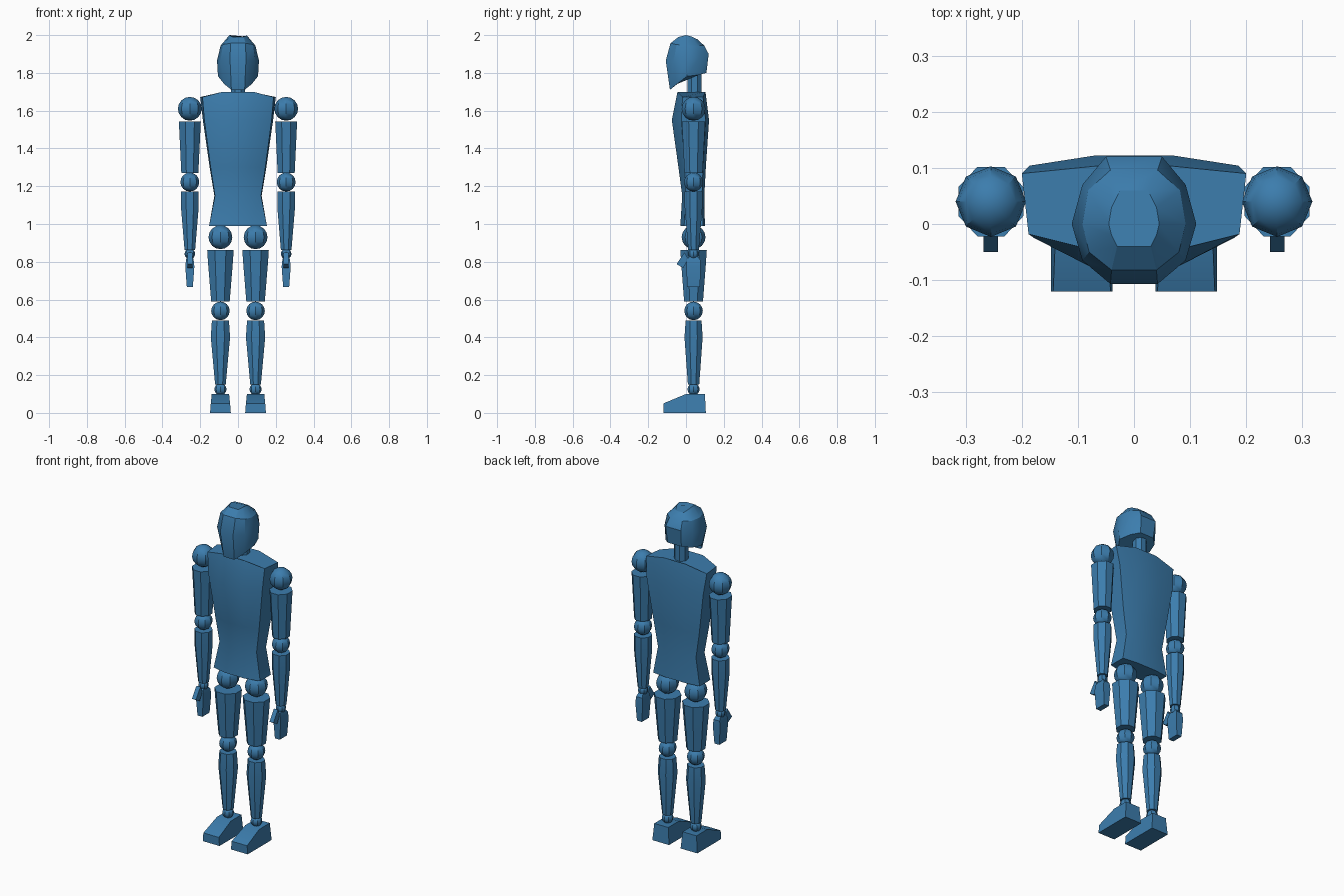
import bpy, bmesh, math

if "Cube" in bpy.data.objects:
    bpy.data.objects.remove(bpy.data.objects["Cube"])

BLUE = bpy.data.materials.new("mannequin_blue")
BLUE.diffuse_color = (0.045, 0.205, 0.42, 1)
BLUE.use_nodes = True
BLUE.node_tree.nodes["Principled BSDF"].inputs["Base Color"].default_value = BLUE.diffuse_color
LIMB_Y = 0.04


def finish(bm, name):
    bmesh.ops.recalc_face_normals(bm, faces=bm.faces)
    mesh = bpy.data.meshes.new(name)
    bm.to_mesh(mesh)
    bm.free()
    mesh.materials.append(BLUE)
    ob = bpy.data.objects.new(name, mesh)
    bpy.context.collection.objects.link(ob)
    bpy.ops.object.select_all(action='DESELECT')
    ob.select_set(True)
    bpy.context.view_layer.objects.active = ob
    bpy.ops.object.shade_smooth_by_angle(angle=math.radians(30))
    return ob


def loft(name, rings):
    """Skin a stack of equal-length point loops and cap both ends."""
    bm = bmesh.new()
    loops = [[bm.verts.new(p) for p in r] for r in rings]
    for a, b in zip(loops, loops[1:]):
        for i in range(len(a)):
            j = (i + 1) % len(a)
            bm.faces.new((a[i], a[j], b[j], b[i]))
    bm.faces.new(loops[0])
    bm.faces.new(loops[-1])
    return finish(bm, name)


def mirrored(half):
    """Right half of a loop, front to back, closed with its mirror image."""
    return half + [(-x, y, z) for x, y, z in reversed(half)]


def octagon(x, y, z, rx, ry):
    k = 1 / math.cos(math.pi / 8)
    return [(x + rx * k * math.cos(math.pi * (i + .5) / 4),
             y + ry * k * math.sin(math.pi * (i + .5) / 4), z) for i in range(8)]


def limb(name, x, profile, y=LIMB_Y):
    return loft(name, [octagon(x, y, z, rx, ry) for z, rx, ry in profile])


def ball(name, x, z, r):
    bm = bmesh.new()
    bmesh.ops.create_uvsphere(bm, u_segments=8, v_segments=8, radius=r)
    bmesh.ops.translate(bm, verts=bm.verts, vec=(x, LIMB_Y, z))
    return finish(bm, name)


# torso: front centre, front side, back side, back centre of each level
loft("torso", [mirrored(r) for r in (
    [(.065, -.03, .99), (.153, -.01, .99), (.153, .09, .99), (.065, .10, .99)],
    [(.06, -.02, 1.15), (.122, 0, 1.15), (.125, .085, 1.15), (.06, .097, 1.15)],
    [(.065, -.04, 1.30), (.145, -.008, 1.30), (.15, .09, 1.30), (.065, .105, 1.30)],
    [(.08, -.075, 1.55), (.178, -.025, 1.55), (.186, .104, 1.55), (.07, .122, 1.55)],
    [(.08, -.045, 1.70), (.188, -.018, 1.672), (.2, .09, 1.672), (.07, .103, 1.70)],
)])

# neck
limb("neck", 0, [(1.69, .037, .037), (1.82, .037, .037)], .045)

# head with a pointed jaw
loft("head", [mirrored(r) for r in (
    [(.035, -.085, 1.71), (.072, -.05, 1.74), (.106, .005, 1.782),
     (.085, .07, 1.79), (.045, .108, 1.80)],
    [(.042, -.107, 1.865), (.092, -.065, 1.865), (.111, 0, 1.865),
     (.092, .07, 1.88), (.05, .12, 1.90)],
    [(.04, -.082, 1.957), (.08, -.05, 1.95), (.092, 0, 1.945),
     (.082, .06, 1.945), (.042, .096, 1.945)],
    [(.03, -.04, 1.99), (.04, -.02, 1.995), (.045, 0, 2.0),
     (.04, .03, 1.992), (.025, .06, 1.978)],
)])

for side, s in (("left", 1), ("right", -1)):
    # arm
    ax = s * .255
    ball(side + "_shoulder", ax, 1.61, .063)
    limb(side + "_upper_arm", ax, [(1.27, .045, .048), (1.542, .058, .062)])
    ball(side + "_elbow", ax, 1.222, .05)
    limb(side + "_forearm", ax,
         [(.862, .028, .028), (1.09, .047, .047), (1.172, .047, .047)])
    ball(side + "_wrist", ax, .842, .028)

    # hand: flat tapered block with a slanted thumb
    def slab(z, hx, hy):
        return [(ax - hx, LIMB_Y - hy, z), (ax + hx, LIMB_Y - hy, z),
                (ax + hx, LIMB_Y + hy, z), (ax - hx, LIMB_Y + hy, z)]
    loft(side + "_hand", [slab(.667, .016, .034), slab(.775, .024, .038),
                          slab(.81, .02, .036), slab(.83, .014, .02)])
    thumb = [(-.05, .788), (-.015, .767), (.012, .815), (-.008, .85)]
    loft(side + "_thumb", [[(ax + d, y, z) for y, z in thumb] for d in (-.013, .013)])

    # leg
    lx = s * .093
    ball(side + "_hip", lx, .93, .063)
    limb(side + "_thigh", lx, [(.59, .049, .05), (.80, .066, .066), (.862, .07, .07)])
    ball(side + "_knee", lx, .54, .049)
    limb(side + "_shin", lx, [(.15, .028, .03), (.40, .051, .048), (.49, .045, .042)])
    ball(side + "_ankle", lx, .125, .032)

    # wedge foot, narrower toward the top
    foot = [(-.12, 0, .055), (-.12, .05, .051), (.0, .1, .046),
            (.10, .1, .046), (.105, 0, .055)]
    loft(side + "_foot", [[(lx + d * w, y, z) for y, z, w in foot] for d in (-1, 1)])
